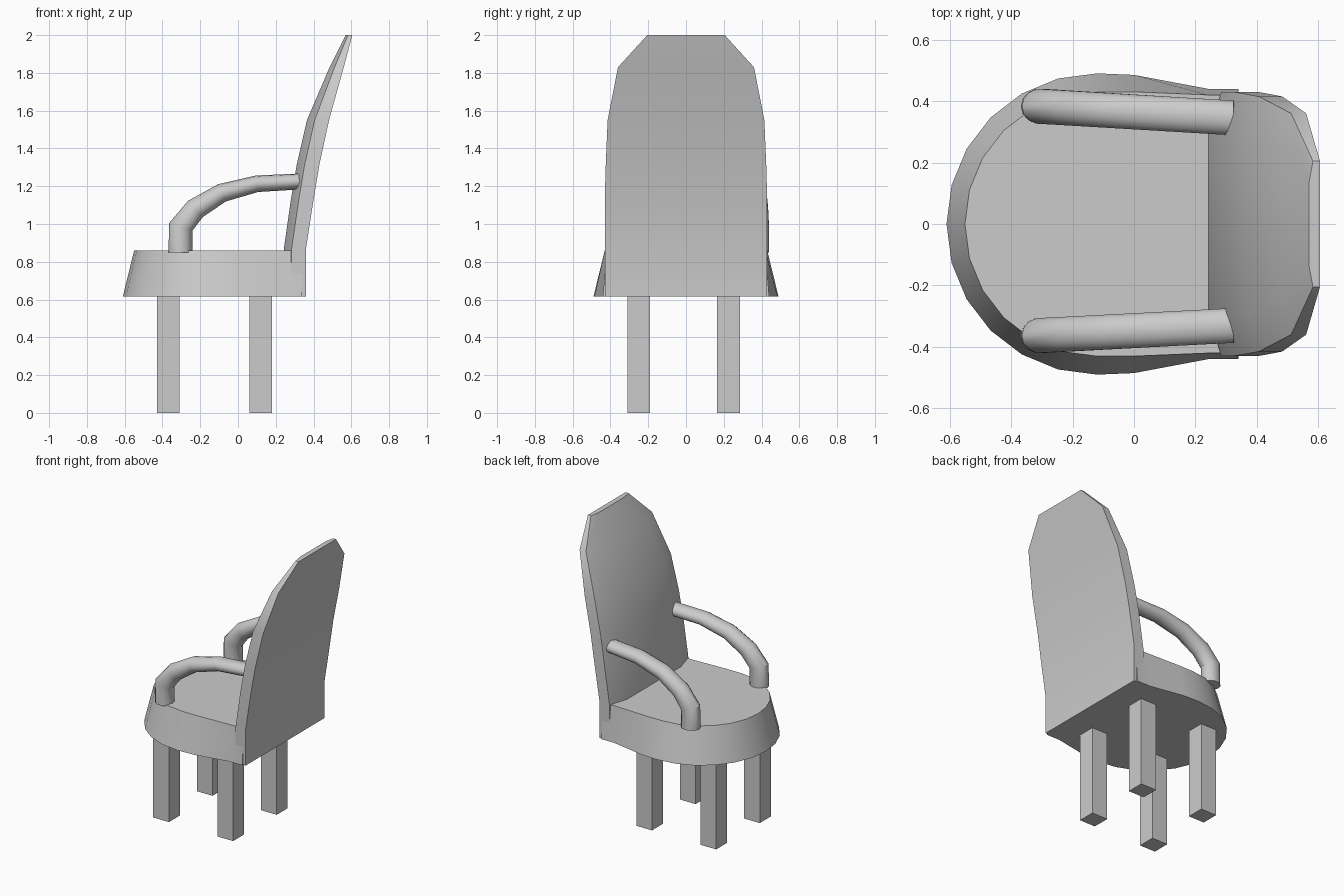
import bpy, bmesh, math
from mathutils import Vector

if "Cube" in bpy.data.objects:
    bpy.data.objects.remove(bpy.data.objects["Cube"])


def loft(name, rings, smooth=True):
    """Skin a list of equal-length point rings and cap both ends."""
    bm = bmesh.new()
    loops = [[bm.verts.new(p) for p in ring] for ring in rings]
    n = len(loops[0])
    for a, b in zip(loops, loops[1:]):
        for i in range(n):
            j = (i + 1) % n
            bm.faces.new((a[i], a[j], b[j], b[i]))
    bm.faces.new(loops[0])
    bm.faces.new(loops[-1])
    bmesh.ops.recalc_face_normals(bm, faces=bm.faces)
    mesh = bpy.data.meshes.new(name)
    bm.to_mesh(mesh)
    bm.free()
    obj = bpy.data.objects.new(name, mesh)
    bpy.context.collection.objects.link(obj)
    if smooth:
        bpy.ops.object.select_all(action='DESELECT')
        obj.select_set(True)
        bpy.context.view_layer.objects.active = obj
        bpy.ops.object.shade_smooth_by_angle(angle=math.radians(35))
    return obj


# Seat: tapered half-round cushion running back into the backrest
def seat_ring(z, r, side, back):
    pts = [(0.34, -back, z), (0.24, -back, z), (0.0, -side, z)]
    arc = [math.radians(-90 - 15 * i) for i in range(13)]
    pts += [(-0.12 + r * math.cos(a), r * math.sin(a), z) for a in arc]
    pts += [(0.0, side, z), (0.24, back, z), (0.34, back, z)]
    return pts


loft("seat", [seat_ring(0.615, 0.49, 0.485, 0.44),
              seat_ring(0.86, 0.43, 0.43, 0.42)])


# Backrest: leaning slab, narrowing to the top, with softened front edges
def back_ring(z, front, back, w):
    soft = 0.35 * (back - front)
    half = [(back, w), (front + soft, w), (front, 0.68 * w)]
    return [(x, y, z) for x, y in half] + [(x, -y, z) for x, y in reversed(half)]


loft("backrest", [back_ring(*s) for s in (
    (0.615, 0.24, 0.36, 0.43),
    (0.87, 0.243, 0.36, 0.43),
    (1.13, 0.28, 0.40, 0.43),
    (1.31, 0.31, 0.43, 0.425),
    (1.55, 0.365, 0.482, 0.415),
    (1.83, 0.485, 0.56, 0.36),
    (2.0, 0.57, 0.605, 0.205))])


# Armrests: tubes rising from the seat and curving back into the backrest
# path entries: x, z, tilt of the path in degrees, in-plane radius
ARM = [(-0.305, 0.85, 90, 0.063), (-0.303, 0.985, 72, 0.065),
       (-0.225, 1.08, 42, 0.058), (-0.085, 1.165, 24, 0.05),
       (0.10, 1.213, 8, 0.044), (0.325, 1.225, 3, 0.042)]


def armrest(name, y_front, y_back, sides=14):
    rings = []
    for x, z, tilt, r in ARM:
        y = y_front + (y_back - y_front) * (x + 0.305) / 0.63
        t = math.radians(tilt)
        across = Vector((-math.sin(t), 0, math.cos(t))) * r
        wide = Vector((0, 0.058, 0))
        rings.append([Vector((x, y, z))
                      + across * math.cos(2 * math.pi * k / sides)
                      + wide * math.sin(2 * math.pi * k / sides)
                      for k in range(sides)])
    loft(name, rings)


armrest("armrest_rear_side", 0.383, 0.345)
armrest("armrest_front_side", -0.363, -0.33)

# Legs: four square posts
for x in (-0.37, 0.12):
    for y in (-0.25, 0.225):
        h = 0.06
        square = [(x - h, y - h), (x + h, y - h), (x + h, y + h), (x - h, y + h)]
        loft("leg", [[(px, py, z) for px, py in square] for z in (0, 0.62)],
             smooth=False)
